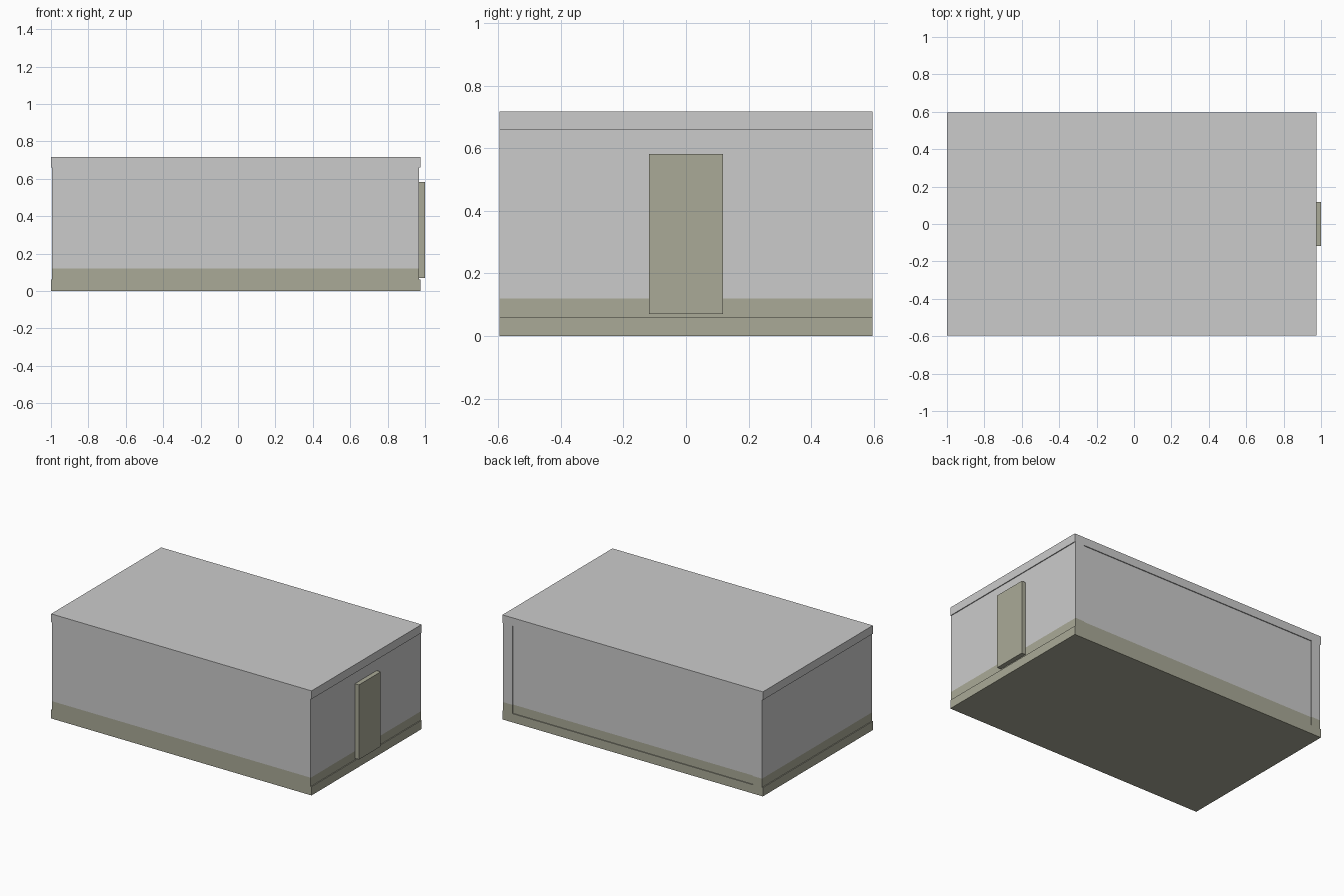
import bpy

if "Cube" in bpy.data.objects:
    bpy.data.objects.remove(bpy.data.objects["Cube"])

# Overall levels and footprint
X0, X1 = -1.0, 0.975
Y0, Y1 = -0.596, 0.596
SLAB, PLINTH, EAVES, TOP = 0.06, 0.12, 0.66, 0.717
INSET, THICK = 0.006, 0.075

olive = bpy.data.materials.new("olive")
olive.diffuse_color = (0.40, 0.40, 0.31, 1)
olive.use_nodes = True
olive.node_tree.nodes["Principled BSDF"].inputs["Base Color"].default_value = olive.diffuse_color


def box(name, x, y, z, mat=None):
    """Box from (min, max) pairs along each axis."""
    bpy.ops.mesh.primitive_cube_add(size=1)
    ob = bpy.context.object
    ob.name = name
    ob.location = [(a + b) / 2 for a, b in (x, y, z)]
    ob.scale = [b - a for a, b in (x, y, z)]
    bpy.ops.object.transform_apply(location=True, rotation=False, scale=True)
    if mat:
        ob.data.materials.append(mat)
    return ob


# Floor slab and flat roof
box("floor_slab", (X0, X1), (Y0, Y1), (0, SLAB), olive)
box("roof", (X0, X1), (Y0, Y1), (EAVES, TOP))

# Walls: end walls sit in from the slab edge, the back wall is recessed between them
left, right = X0 + THICK, X1 - THICK
walls = {
    "left_wall": ((X0 + INSET, left), (Y0, Y1)),
    "right_wall": ((right, X1 - INSET), (Y0, Y1)),
    "front_wall": ((left, right), (Y0, Y0 + THICK)),
    "back_wall": ((left, right), (Y1 - THICK, Y1 - INSET)),
}
for name, (x, y) in walls.items():
    box(name + "_plinth", x, y, (SLAB, PLINTH), olive)
    box(name, x, y, (PLINTH, EAVES))

# Door on the right end
box("door", (X1 - INSET, 1.0), (-0.118, 0.118), (0.07, 0.582), olive)
